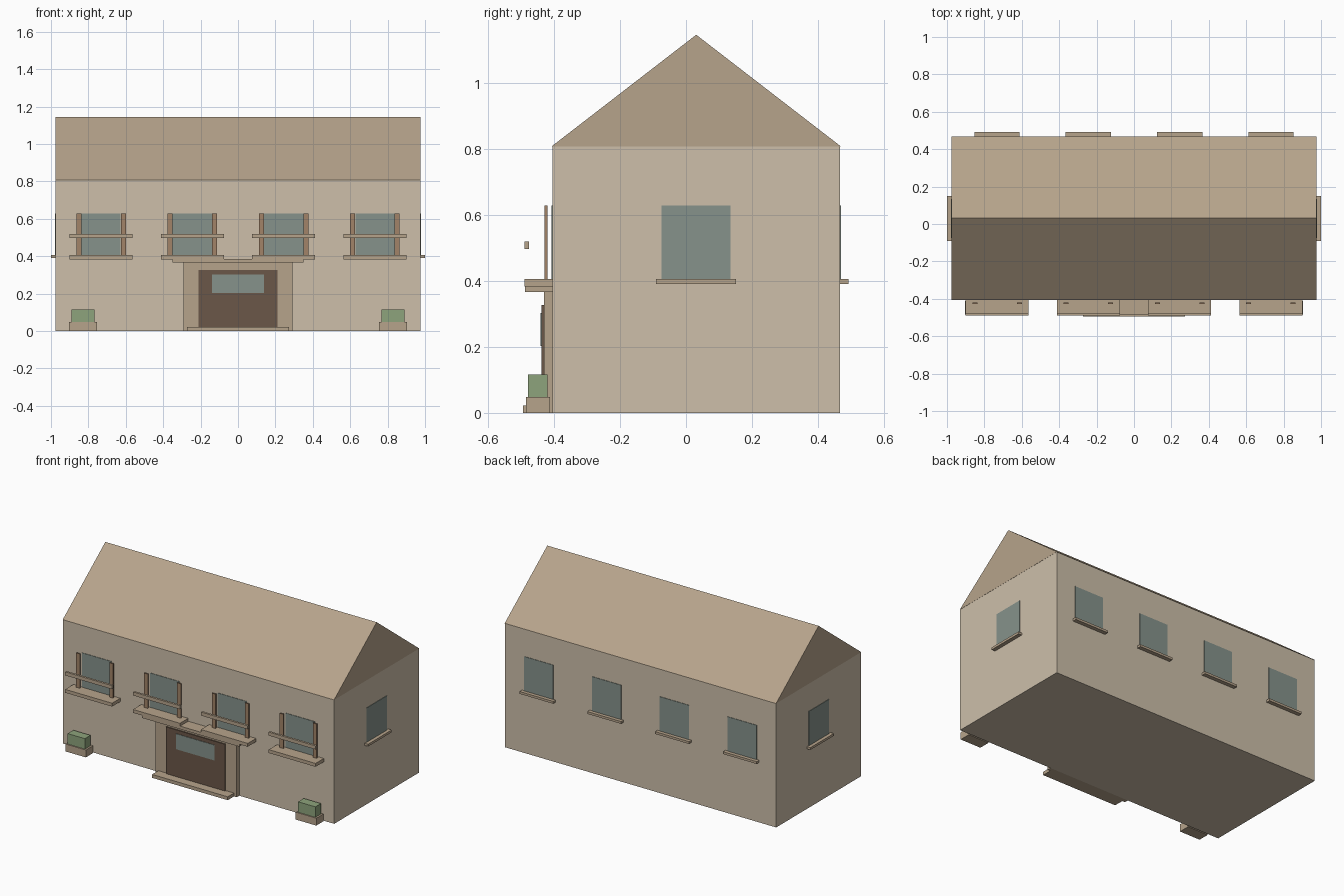
import bpy, bmesh

if "Cube" in bpy.data.objects:
    bpy.data.objects.remove(bpy.data.objects["Cube"])


def material(name, r, g, b):
    m = bpy.data.materials.new(name)
    m.diffuse_color = (r, g, b, 1)
    m.use_nodes = True
    m.node_tree.nodes["Principled BSDF"].inputs["Base Color"].default_value = m.diffuse_color
    return m


WALL = material("wall_cream", 0.61, 0.52, 0.40)
ROOF = material("roof_tan", 0.47, 0.37, 0.26)
GLASS = material("glass", 0.24, 0.29, 0.26)
WOOD = material("shutter_wood", 0.36, 0.23, 0.14)
DOOR = material("door_brown", 0.145, 0.095, 0.065)
GREEN = material("hedge_green", 0.27, 0.37, 0.20)


def finish(name, bm, mat):
    bmesh.ops.recalc_face_normals(bm, faces=bm.faces)
    me = bpy.data.meshes.new(name)
    bm.to_mesh(me)
    bm.free()
    me.materials.append(mat)
    ob = bpy.data.objects.new(name, me)
    bpy.context.collection.objects.link(ob)
    return ob


def box(name, mat, x, y, z):
    """Box from (min, max) ranges along each axis."""
    bm = bmesh.new()
    bmesh.ops.create_cube(bm, size=1)
    for v in bm.verts:
        v.co = [r[0] + (c + 0.5) * (r[1] - r[0]) for c, r in zip(v.co, (x, y, z))]
    return finish(name, bm, mat)


def span(c, w):
    return (c - w / 2, c + w / 2)


FRONT, BACK, SIDE = -0.404, 0.466, 0.975
SILL_Z, GLASS_Z = (0.39, 0.405), (0.405, 0.628)

# Main body
box("house_body", WALL, (-SIDE, SIDE), (FRONT, BACK), (0, 0.807))

# Gable roof: triangular profile extruded along x
bm = bmesh.new()
profile = [(FRONT - 0.003, 0.807), (BACK + 0.003, 0.807), (0.031, 1.145)]
face = bm.faces.new([bm.verts.new((-SIDE - 0.001, y, z)) for y, z in profile])
ext = bmesh.ops.extrude_face_region(bm, geom=[face])
verts = [g for g in ext["geom"] if isinstance(g, bmesh.types.BMVert)]
bmesh.ops.translate(bm, verts=verts, vec=(2 * SIDE + 0.002, 0, 0))
finish("gable_roof", bm, ROOF)

for cx in (-0.732, -0.244, 0.244, 0.732):
    # Front window with shutters, balcony slab and rail
    box("front_glass", GLASS, span(cx, 0.21), (FRONT - 0.003, FRONT + 0.005), GLASS_Z)
    for s in (-1, 1):
        box("shutter", WOOD, span(cx + s * 0.119, 0.027), (-0.428, -0.42), GLASS_Z)
    box("balcony_slab", ROOF, span(cx, 0.337), (-0.489, FRONT), (0.383, 0.405))
    box("balcony_rail", ROOF, span(cx, 0.337), (-0.489, -0.475), (0.496, 0.519))
    # Back window with sill
    box("back_glass", GLASS, span(cx, 0.21), (BACK - 0.005, BACK + 0.003), GLASS_Z)
    box("back_sill", ROOF, span(cx, 0.242), (BACK, 0.492), SILL_Z)

for s in (-1, 1):
    # Side window with sill
    box("side_glass", GLASS, span(s * (SIDE - 0.001), 0.008), span(0.03, 0.208), GLASS_Z)
    box("side_sill", ROOF, span(s * (SIDE + 0.0125), 0.025), span(0.03, 0.242), SILL_Z)
    # Planter with hedge
    box("planter", ROOF, span(s * 0.829, 0.148), (-0.485, -0.412), (0, 0.048))
    box("hedge", GREEN, span(s * 0.829, 0.124), (-0.478, -0.42), (0.048, 0.116))

# Entrance
box("door_surround", ROOF, (-0.292, 0.292), (-0.43, FRONT), (0, 0.367))
box("door", DOOR, (-0.212, 0.212), (-0.438, -0.428), (0.022, 0.326))
box("door_window", GLASS, (-0.139, 0.139), (-0.441, -0.436), (0.202, 0.302))
box("door_canopy", ROOF, (-0.35, 0.35), (-0.487, FRONT), (0.366, 0.386))
box("door_step", ROOF, (-0.272, 0.272), (-0.494, FRONT), (0, 0.022))
